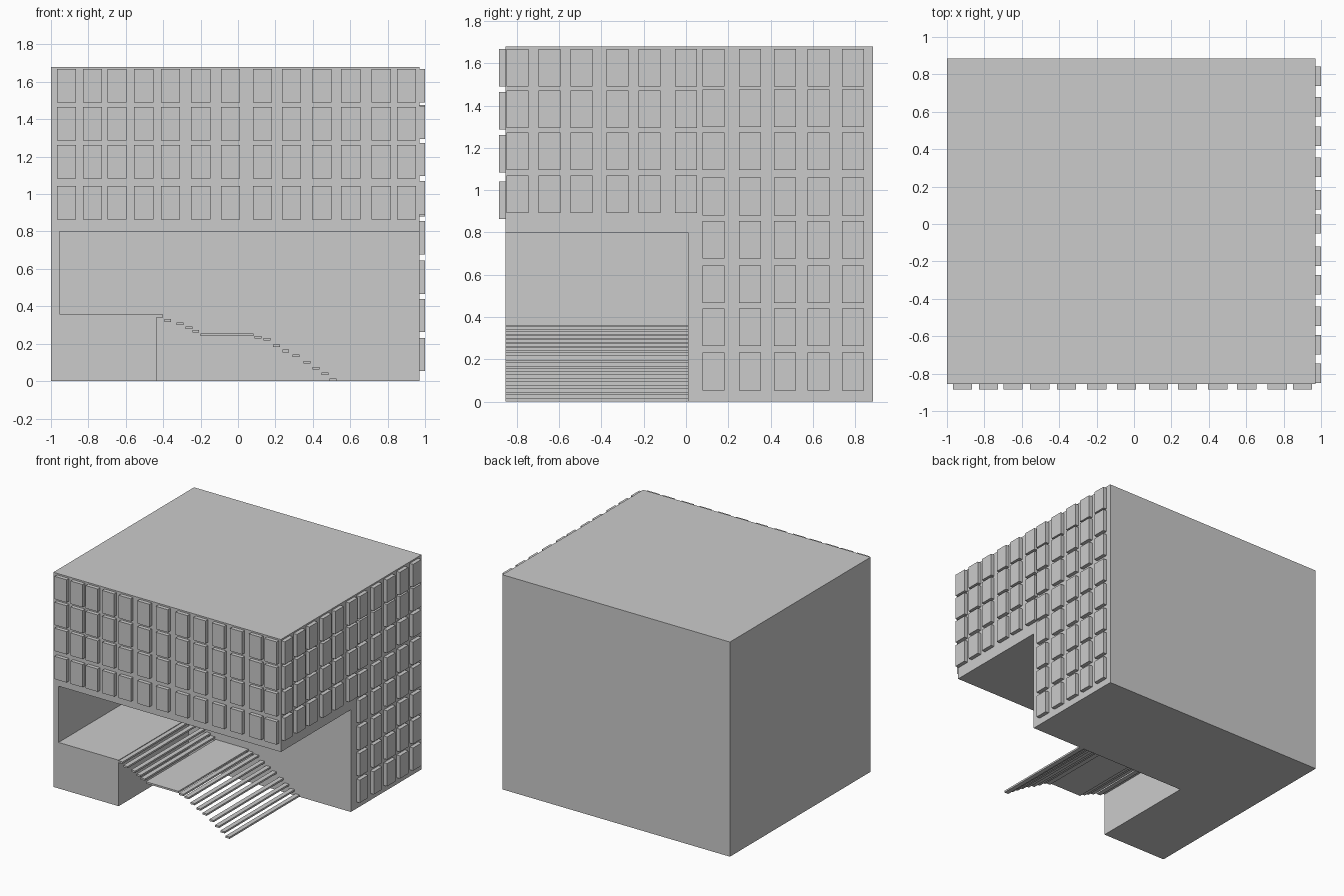
import bpy, bmesh
from mathutils import Matrix, Vector

if "Cube" in bpy.data.objects:
    bpy.data.objects.remove(bpy.data.objects["Cube"])


def boxes(name, ranges):
    """One object holding boxes given as (x0, x1, y0, y1, z0, z1)."""
    bm = bmesh.new()
    for x0, x1, y0, y1, z0, z1 in ranges:
        centre = Vector((x0 + x1, y0 + y1, z0 + z1)) / 2
        size = (x1 - x0, y1 - y0, z1 - z0, 1)
        bmesh.ops.create_cube(bm, size=1, matrix=Matrix.Translation(centre) @ Matrix.Diagonal(size))
    mesh = bpy.data.meshes.new(name)
    bm.to_mesh(mesh)
    bm.free()
    obj = bpy.data.objects.new(name, mesh)
    bpy.context.collection.objects.link(obj)
    return obj


LEFT, RIGHT, FRONT, MID, BACK = -1.0, 0.97, -0.855, 0.01, 0.885
TOP, SOFFIT, DECK = 1.68, 0.80, 0.36

# Main masses: full-height rear, overhanging front, entrance deck and side wall
boxes("rear_block", [(LEFT, RIGHT, MID, BACK, 0, TOP)])
boxes("overhang_block", [(LEFT, RIGHT, FRONT, MID, SOFFIT, TOP)])
boxes("entrance_deck", [(LEFT, -0.435, FRONT, MID, 0, DECK)])
boxes("side_wall", [(LEFT, -0.955, FRONT, MID, DECK, SOFFIT)])

# Stair treads (x centre, z centre) and the landing between the two flights
treads = [(-0.42, 0.348), (-0.376, 0.324), (-0.31, 0.306), (-0.262, 0.286), (-0.226, 0.267),
          (0.107, 0.235), (0.155, 0.224), (0.206, 0.19), (0.256, 0.161), (0.31, 0.136),
          (0.369, 0.101), (0.417, 0.069), (0.465, 0.039), (0.508, 0.008)]
boxes("stair_treads", [(x - 0.018, x + 0.018, FRONT, MID, z - 0.007, z + 0.007) for x, z in treads])
boxes("stair_landing", [(-0.20, 0.083, FRONT, MID, 0.241, 0.255)])

# Window panels: half width, half height and projection
W, H, D = 0.052, 0.089, 0.03

# Front windows
front_x = [-0.917, -0.778, -0.647, -0.505, -0.361, -0.20, -0.04,
           0.131, 0.286, 0.447, 0.604, 0.767, 0.901]
front_z = [1.579, 1.376, 1.173, 0.953]
boxes("front_windows", [(x - W, x + W, FRONT - D, FRONT, z - H, z + H)
                        for x in front_x for z in front_z])

# Right side windows: four rows on the overhang, eight on the rear block
upper = ([-0.797, -0.646, -0.494, -0.324, -0.173, 0.0], [1.579, 1.383, 1.185, 0.981])
tall = ([0.13, 0.303, 0.469, 0.627, 0.79],
        [1.579, 1.388, 1.185, 0.97, 0.766, 0.555, 0.351, 0.142])
for name, (ys, zs) in (("side_windows_upper", upper), ("side_windows_tall", tall)):
    boxes(name, [(RIGHT, RIGHT + D, y - W, y + W, z - H, z + H) for y in ys for z in zs])
